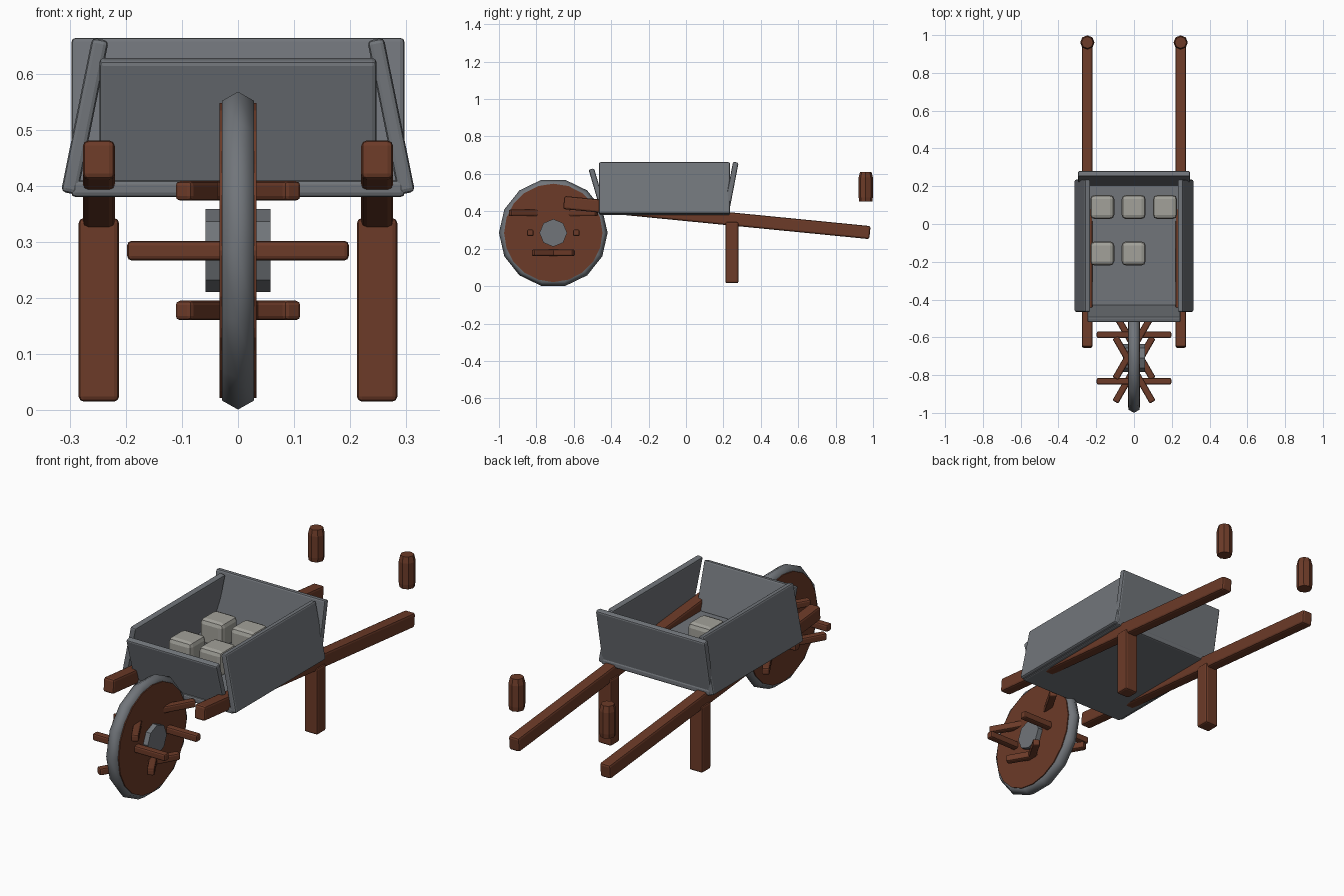
import bpy, bmesh, math
from mathutils import Euler, Matrix, Vector

if "Cube" in bpy.data.objects:
    bpy.data.objects.remove(bpy.data.objects["Cube"])


def mat(name, rgb):
    m = bpy.data.materials.new(name)
    m.diffuse_color = (*rgb, 1)
    m.use_nodes = True
    m.node_tree.nodes["Principled BSDF"].inputs["Base Color"].default_value = m.diffuse_color
    return m


GREY = mat("slate grey", (0.165, 0.178, 0.195))
WOOD = mat("brown wood", (0.150, 0.043, 0.021))
STONE = mat("pale stone", (0.36, 0.355, 0.32))


def finish(bm, name, material):
    bmesh.ops.recalc_face_normals(bm, faces=bm.faces)
    me = bpy.data.meshes.new(name)
    bm.to_mesh(me)
    bm.free()
    me.materials.append(material)
    ob = bpy.data.objects.new(name, me)
    bpy.context.collection.objects.link(ob)
    return ob


def box(name, material, loc, size, rot=(0, 0, 0), bevel=0.008):
    """Box with rounded edges."""
    bm = bmesh.new()
    bmesh.ops.create_cube(bm, size=1)
    bmesh.ops.scale(bm, vec=Vector(size), verts=bm.verts)
    bmesh.ops.bevel(bm, geom=bm.edges[:], offset=bevel, segments=2,
                    profile=0.5, affect='EDGES')
    ob = finish(bm, name, material)
    ob.location, ob.rotation_euler = loc, rot
    return ob


def lathe(name, material, loc, profile, sides, rot=(0, 0, 0), closed=False):
    """Spin (radius, height) points round local z, first side corner on local x."""
    bm = bmesh.new()
    rings = []
    for r, h in profile:
        rings.append([bm.verts.new((r * math.cos(2 * math.pi * i / sides),
                                    r * math.sin(2 * math.pi * i / sides), h))
                      for i in range(sides)])
    pairs = list(zip(rings, rings[1:]))
    if closed:
        pairs.append((rings[-1], rings[0]))
    else:
        bm.faces.new(rings[0])
        bm.faces.new(rings[-1])
    for a, b in pairs:
        for i in range(sides):
            j = (i + 1) % sides
            bm.faces.new((a[i], a[j], b[j], b[i]))
    ob = finish(bm, name, material)
    ob.location, ob.rotation_euler = loc, rot
    return ob


# Wheel: tyre, disc and hub share one sideways axle
AXLE = Vector((0, -0.7095, 0.2845))
SIDEWAYS = (math.pi / 2, 0, math.pi / 2)
section = [(0.258 + 0.0325 * math.cos(k * math.pi / 3),
            0.0325 * math.sin(k * math.pi / 3)) for k in range(6)]
tyre = lathe("tyre", GREY, AXLE, section, 14, SIDEWAYS, closed=True)
for p in tyre.data.polygons:
    p.use_smooth = True
lathe("wheel_disc", WOOD, AXLE, [(0.263, -0.033), (0.263, 0.033)], 20, SIDEWAYS)
lathe("wheel_hub", GREY, AXLE, [(0.074, -0.058), (0.074, 0.058)], 8, SIDEWAYS)

# Spoke bars poking through the disc, each turned about the vertical
for k in range(6):
    a = k * math.pi / 3
    pos = AXLE + Vector((0, 0.123 * math.cos(a), 0.123 * math.sin(a)))
    box(f"spoke_{k + 1}", WOOD, pos, (0.395, 0.035, 0.035), (0, 0, a))

# Tray: floor and four leaning panels
box("tray_floor", GREY, (0, -0.115, 0.395), (0.595, 0.70, 0.03))
box("front_panel", GREY, (0, -0.473, 0.513), (0.494, 0.03, 0.235), (0.285, 0, 0))
box("back_panel", GREY, (0, 0.24, 0.525), (0.594, 0.03, 0.28), (-0.19, 0, 0))

for side, s in (("left", -1), ("right", 1)):
    box(f"{side}_panel", GREY, (s * 0.273, -0.115, 0.524),
        (0.03, 0.70, 0.28), (0, -s * 0.2, 0))
    # Long handle beam, leg and upright grip
    box(f"{side}_handle", WOOD, (s * 0.248, 0.165, 0.3665),
        (0.057, 1.645, 0.07), (-0.098, 0, 0), 0.01)
    box(f"{side}_leg", WOOD, (s * 0.248, 0.245, 0.179),
        (0.072, 0.07, 0.327), bevel=0.009)
    lathe(f"{side}_grip", WOOD, (s * 0.247, 0.961, 0),
          [(0.035, 0.453), (0.038, 0.475), (0.038, 0.58), (0.031, 0.61)], 8)

# Stones on the tray floor: three at the back, two in front
for i in range(5):
    col, row = i % 3, i // 3
    box(f"stone_{i + 1}", STONE, (-0.168 + 0.166 * col, 0.09 - 0.246 * row, 0.46),
        (0.127, 0.127, 0.127), bevel=0.022)
